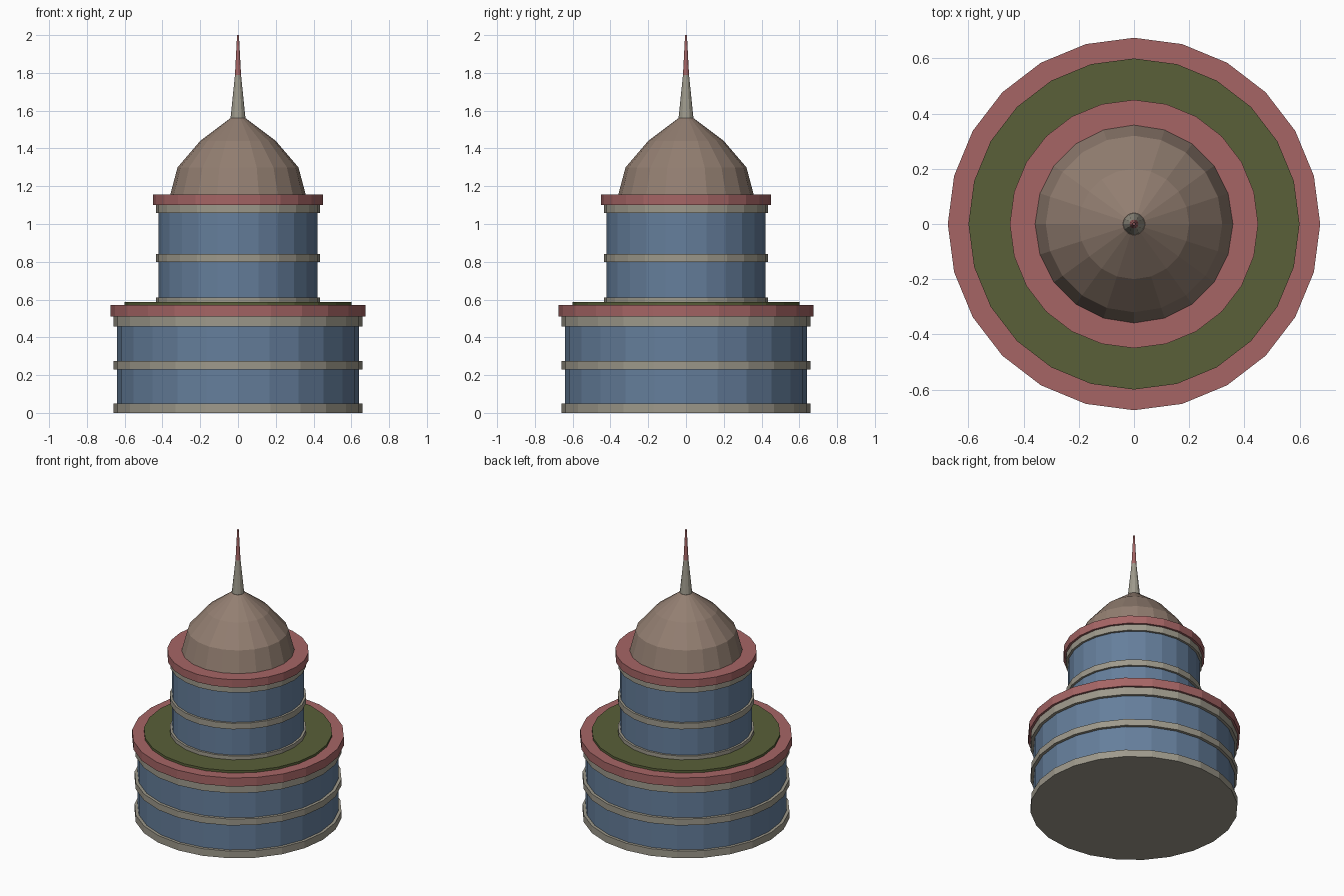
import bpy
import bmesh
from math import cos, sin, pi

cube = bpy.data.objects.get("Cube")
if cube:
    bpy.data.objects.remove(cube, do_unlink=True)


def material(name, rgb):
    m = bpy.data.materials.new(name)
    m.use_nodes = True
    m.diffuse_color = (*rgb, 1)
    m.node_tree.nodes["Principled BSDF"].inputs["Base Color"].default_value = (*rgb, 1)
    return m


glass = material("blue glass", (0.13, 0.21, 0.33))
stone = material("pale stone", (0.34, 0.32, 0.26))
brick = material("red trim", (0.38, 0.13, 0.13))
grass = material("roof green", (0.10, 0.115, 0.04))
bronze = material("dome brown", (0.29, 0.21, 0.165))


def lathe(name, profile, sides, mat):
    """Flat-faced solid of revolution from (radius, height) points."""
    bm = bmesh.new()
    rings = [[bm.verts.new((r * cos(2 * pi * i / sides), r * sin(2 * pi * i / sides), z))
              for i in range(sides)] for r, z in profile]
    for low, high in zip(rings, rings[1:]):
        for i in range(sides):
            j = (i + 1) % sides
            bm.faces.new((low[i], low[j], high[j], high[i]))
    bm.faces.new(rings[0][::-1])
    bm.faces.new(rings[-1])
    mesh = bpy.data.meshes.new(name)
    bm.to_mesh(mesh)
    bm.free()
    mesh.materials.append(mat)
    obj = bpy.data.objects.new(name, mesh)
    bpy.context.collection.objects.link(obj)
    return obj


def disc(name, r, z0, z1, mat):
    return lathe(name, [(r, z0), (r, z1)], 24, mat)


# Lower tier: glazed drum, stone bands, overhanging cornice, green roof
disc("lower_drum", 0.64, 0.01, 0.51, glass)
for label, z0, z1 in (("base", 0, 0.05), ("middle", 0.23, 0.275), ("top", 0.457, 0.51)):
    disc("lower_band_" + label, 0.66, z0, z1, stone)
disc("lower_cornice", 0.675, 0.51, 0.57, brick)
disc("green_roof", 0.60, 0.565, 0.586, grass)

# Upper tier
disc("upper_drum", 0.42, 0.58, 1.10, glass)
for label, z0, z1 in (("base", 0.58, 0.612), ("middle", 0.80, 0.842), ("top", 1.057, 1.10)):
    disc("upper_band_" + label, 0.435, z0, z1, stone)
disc("upper_cornice", 0.45, 1.10, 1.155, brick)

# Dome and two-tone spire
lathe("dome", [(0.36, 1.15), (0.32, 1.30), (0.20, 1.44), (0.04, 1.56)], 20, bronze)
spire = lathe("spire", [(0.04, 1.555), (0.016, 1.79), (0.005, 2.0)], 12, stone)
spire.data.materials.append(brick)
for face in spire.data.polygons:
    if face.center.z > 1.8:
        face.material_index = 1
